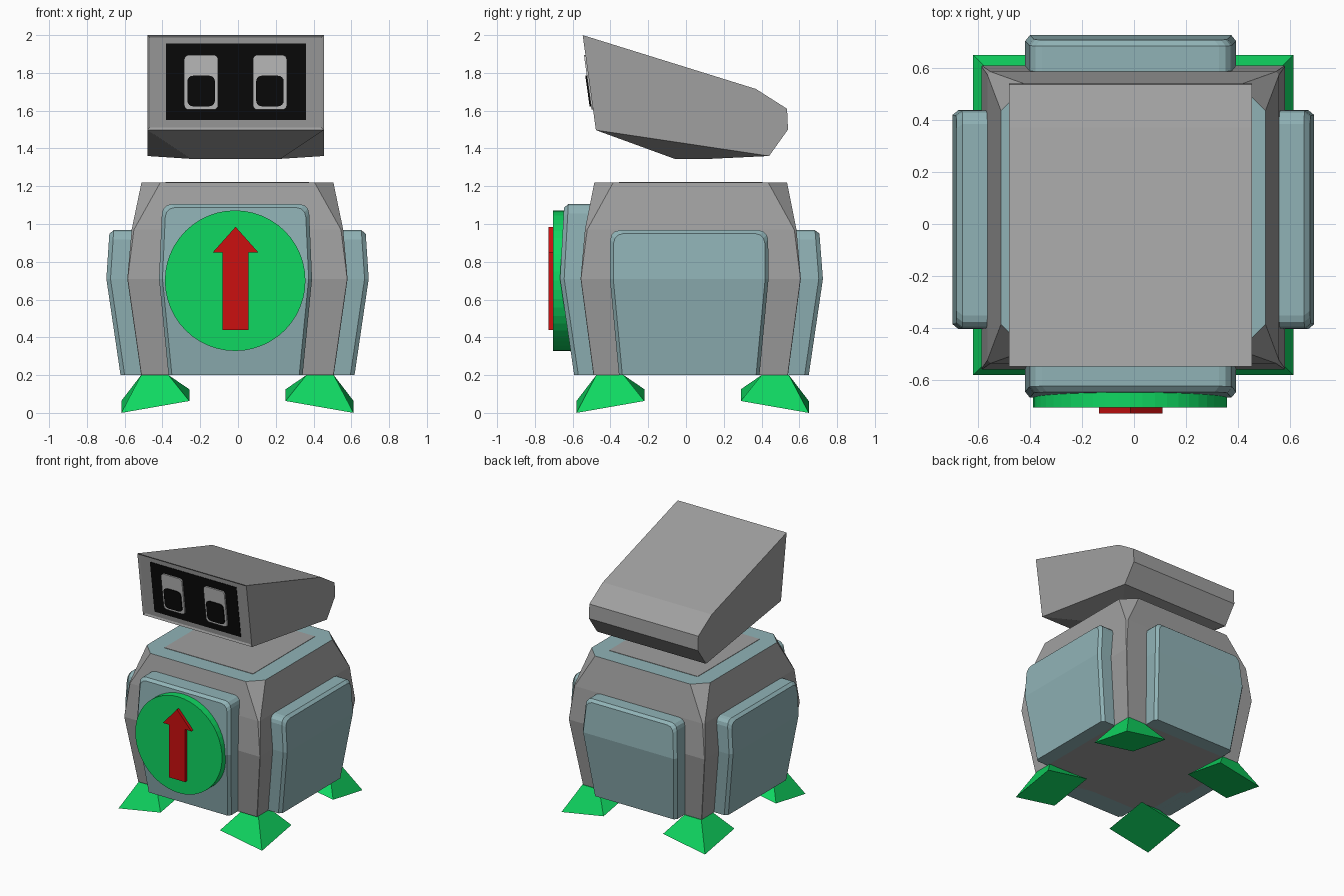
import bpy, bmesh, math

cube = bpy.data.objects.get("Cube")
if cube:
    bpy.data.objects.remove(cube)


def material(name, color):
    m = bpy.data.materials.new(name)
    m.use_nodes = True
    rgba = (*color, 1)
    m.diffuse_color = rgba
    m.node_tree.nodes["Principled BSDF"].inputs["Base Color"].default_value = rgba
    return m


GRAY = material("shell gray", (0.35, 0.35, 0.35))
TEAL = material("panel teal", (0.28, 0.45, 0.47))
GREEN = material("green", (0.005, 0.68, 0.12))
RED = material("red", (0.6, 0.005, 0.005))
BLACK = material("black", (0.003, 0.003, 0.003))
LIGHT = material("eye light gray", (0.55, 0.55, 0.55))

CX, CY = -0.003, 0.025   # body centre
FX = -0.013              # centre of head and front details


def finish(name, bm, *mats):
    bmesh.ops.remove_doubles(bm, verts=bm.verts, dist=0.0005)
    bmesh.ops.recalc_face_normals(bm, faces=bm.faces)
    me = bpy.data.meshes.new(name)
    bm.to_mesh(me)
    bm.free()
    for m in mats:
        me.materials.append(m)
    ob = bpy.data.objects.new(name, me)
    bpy.context.collection.objects.link(ob)
    return ob


def bridge(bm, a, b):
    n = len(a)
    for i in range(n):
        j = (i + 1) % n
        bm.faces.new((a[i], a[j], b[j], b[i]))


def loft(name, rings, *mats):
    bm = bmesh.new()
    vr = [[bm.verts.new(p) for p in r] for r in rings]
    for a, b in zip(vr, vr[1:]):
        bridge(bm, a, b)
    bm.faces.new(vr[0])
    bm.faces.new(vr[-1])
    return finish(name, bm, *mats)


def prism(name, outline, y0, y1, mat):
    """Extrude an (x, z) outline between two depth functions of z."""
    return loft(name, [[(x, f(z), z) for x, z in outline] for f in (y0, y1)], mat)


# Body: square section tapering to a cut-corner top
def octagon(hx, hy, c, z):
    pts = []
    for sx, sy in ((1, 1), (-1, 1), (-1, -1), (1, -1)):
        corner = [(sx * hx, sy * (hy - c)), (sx * (hx - c), sy * hy)]
        pts += corner if sx == sy else corner[::-1]
    return [(CX + x, CY + y, z) for x, y in pts]


body = loft("body", [octagon(0.51, 0.515, 0.002, 0.2), octagon(0.583, 0.583, 0.002, 0.71),
                     octagon(0.56, 0.56, 0.012, 0.97), octagon(0.508, 0.51, 0.1, 1.22)],
            GRAY, TEAL)
for p in body.data.polygons:
    if p.normal.z > 0.9:
        p.material_index = 1
loft("neck_plate", [octagon(0.38, 0.38, 0.001, z) for z in (1.215, 1.223)], GRAY)


# Four folded body panels with rounded top corners
def panel(name, place, widths, depths, top):
    wb, wm, wt = widths
    zs = (0.2, 0.71, top)
    r = 0.05

    def depth(z):
        i = 0 if z <= zs[1] else 1
        t = (z - zs[i]) / (zs[i + 1] - zs[i])
        return depths[i] + t * (depths[i + 1] - depths[i])

    half = [(wb, 0.2), (wm, 0.71), (wt, top - r)]
    half += [(wt - r + r * math.cos(a), top - r + r * math.sin(a))
             for a in (math.pi / 6, math.pi / 3, math.pi / 2)]
    outline = half + [(-u, z) for u, z in reversed(half)]
    bm = bmesh.new()

    def ring(inset, back):
        out = []
        for u, z in outline:
            zz = z - (inset if z > 0.8 else 0)
            uu = u - math.copysign(inset, u)
            out.append(bm.verts.new(place(uu, depth(zz) - back, zz)))
        return out

    rear, rim, face = ring(0, 0.16), ring(0, 0.022), ring(0.018, 0)
    bridge(bm, rear, rim)
    bridge(bm, rim, face)
    bm.faces.new(rear)
    bm.faces.new((face[0], face[1], face[-2], face[-1]))
    bm.faces.new(face[1:-1])
    finish(name, bm, TEAL)


side_w, front_w = (0.372, 0.42, 0.418), (0.355, 0.405, 0.39)
panel("left_panel", lambda u, d, z: (d, CY - 0.008 + u, z), side_w, (0.617, 0.692, 0.675), 0.967)
panel("right_panel", lambda u, d, z: (-d - 0.005, CY - 0.008 + u, z), side_w, (0.617, 0.692, 0.675), 0.967)
panel("front_panel", lambda u, d, z: (FX + u, -d, z), front_w, (0.592, 0.667, 0.645), 1.105)
panel("back_panel", lambda u, d, z: (FX + u, d, z), front_w, (0.65, 0.725, 0.705), 0.967)

# Feet: flared blocks with a tilted sole
for sx, side in ((1, "left"), (-1, "right")):
    for sy, end in ((-1, "front"), (1, "back")):
        def spot(x, y, z):
            return (CX + sx * x, CY + 0.01 + sy * y, z)
        i, o = 0.365, 0.51
        a, b = 0.255, 0.615
        loft(f"{end}_{side}_foot",
             [[spot(i, i, 0.2), spot(o, i, 0.2), spot(o, o, 0.2), spot(i, o, 0.2)],
              [spot(a, a, 0.125), spot(b, a, 0.063), spot(b, b, 0), spot(a, b, 0.063)]], GREEN)

# Chest disc and arrow
disc = [(FX - 0.002 + 0.372 * math.cos(k * math.tau / 48), 0.7 + 0.372 * math.sin(k * math.tau / 48))
        for k in range(48)]
prism("chest_disc", disc, lambda z: -0.58, lambda z: -0.705, GREEN)
arrow_half = [(0.068, 0.44), (0.068, 0.848), (0.122, 0.848)]
arrow = [(FX + x, z) for x, z in arrow_half + [(0, 0.985)] + [(-x, z) for x, z in reversed(arrow_half)]]
prism("chest_arrow", arrow, lambda z: -0.70, lambda z: -0.728, RED)

# Head: wedge profile with a faceted underside
HW = 0.467
profile = [(0.44, 1.36), (0.54, 1.5), (0.535, 1.61), (0.37, 1.715), (-0.547, 2.0), (-0.477, 1.497)]
bm = bmesh.new()
lf, rt = [[bm.verts.new((FX + s * HW, y, z)) for y, z in profile] for s in (1, -1)]
bm.faces.new(lf)
bm.faces.new(rt)
for k in range(5):
    f = bm.faces.new((lf[k], lf[k + 1], rt[k + 1], rt[k]))
front = f
under = [bm.verts.new((FX + x, y, 1.345)) for x, y in ((-0.24, -0.06), (0.24, -0.06), (0.24, 0.13), (-0.24, 0.13))]
bridge(bm, [rt[5], lf[5], lf[0], rt[0]], under)
bm.faces.new(under)
bmesh.ops.recalc_face_normals(bm, faces=bm.faces)
bmesh.ops.inset_individual(bm, faces=[front], thickness=0.02, depth=-0.008)
finish("head", bm, GRAY)


# Face details follow the sloping front of the head
def off(d):
    return lambda z: -0.469 - (z - 1.497) * 0.139 - d


def rounded(cx, cz, hw, hh, r):
    pts = []
    for q, (sx, sz) in enumerate(((1, 1), (-1, 1), (-1, -1), (1, -1))):
        for k in range(5):
            a = (q + k / 4) * math.pi / 2
            pts.append((cx + sx * (hw - r) + r * math.cos(a), cz + sz * (hh - r) + r * math.sin(a)))
    return pts


prism("screen", rounded(FX + 0.003, 1.753, 0.37, 0.203, 0.002), off(-0.003), off(0.004), BLACK)
for s, side in ((1, "left"), (-1, "right")):
    x = FX + s * 0.182
    prism(f"{side}_eye", rounded(x, 1.75, 0.09, 0.145, 0.025), off(0), off(0.016), LIGHT)
    prism(f"{side}_pupil", rounded(x, 1.704, 0.073, 0.081, 0.03), off(0.01), off(0.024), BLACK)
